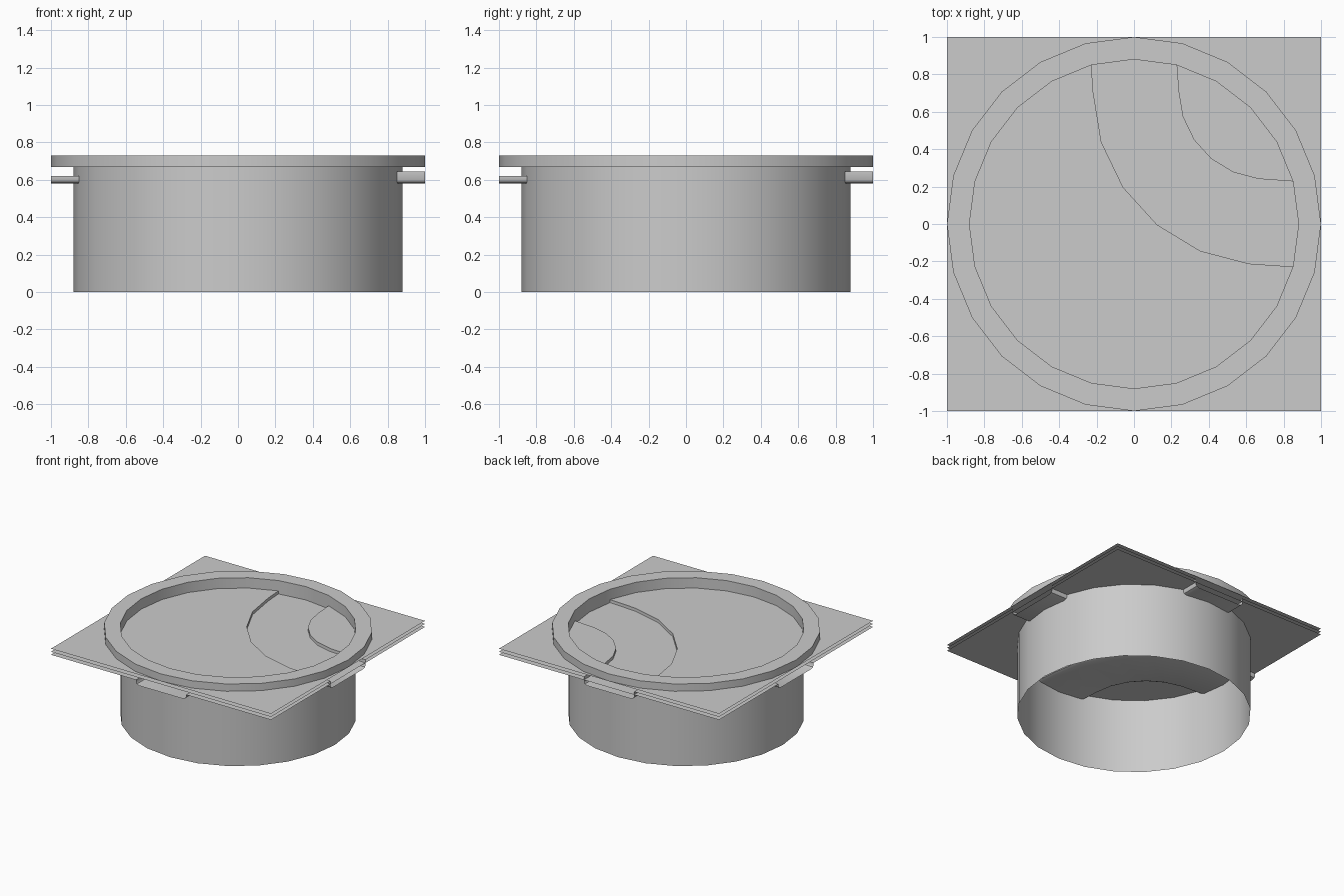
import bpy, bmesh
from math import sin, cos, radians, pi

if "Cube" in bpy.data.objects:
    bpy.data.objects.remove(bpy.data.objects["Cube"])

R_IN, R_OUT, SIDES, HALF = 0.88, 1.0, 24, 0.228
Z_TOP, Z_MID, Z_LOW, Z_BED = 0.67, 0.645, 0.62, 0.58


def make(name, verts, faces, smooth=False, turn=0.0):
    me = bpy.data.meshes.new(name)
    me.from_pydata(verts, [], faces)
    bm = bmesh.new()
    bm.from_mesh(me)
    bmesh.ops.remove_doubles(bm, verts=bm.verts, dist=0.0001)
    bmesh.ops.recalc_face_normals(bm, faces=bm.faces)
    bm.to_mesh(me)
    bm.free()
    ob = bpy.data.objects.new(name, me)
    bpy.context.collection.objects.link(ob)
    ob.rotation_euler.z = turn
    if smooth:
        bpy.context.view_layer.objects.active = ob
        ob.select_set(True)
        bpy.ops.object.shade_smooth_by_angle(angle=radians(30))
        ob.select_set(False)
    return ob


def circle(r, z):
    return [(r * cos(2 * pi * i / SIDES), r * sin(2 * pi * i / SIDES), z)
            for i in range(SIDES)]


def revolve(name, profile, closed):
    verts = [v for r, z in profile for v in circle(r, z)]
    n = len(profile)
    faces = []
    for k in range(n if closed else n - 1):
        a, b = k * SIDES, (k + 1) % n * SIDES
        for i in range(SIDES):
            j = (i + 1) % SIDES
            faces.append((a + i, a + j, b + j, b + i))
    return make(name, verts, faces, True)


def rail(off):
    """Quarter-turn path from the +y edge to the +x edge, offset sideways."""
    c, r = 0.72, 0.71 + off
    pts = [(-off, 1), (-off, 0.85)]
    pts += [(c + r * cos(radians(a)), c + r * sin(radians(a)))
            for a in [181 + 16.5 * k for k in range(6)]]
    return pts + [(0.85, -off), (1, -off)]


def channel(name, z, turn):
    # trough with rounded lower corners
    section = [(HALF, z), (HALF, 0.602), (HALF - 0.008, 0.588), (HALF - 0.03, Z_BED)]
    section += [(-o, h) for o, h in reversed(section)]
    rails = [[(x, y, h) for x, y in rail(o)] for o, h in section]
    n = len(rails[0])
    faces = [(a * n + i, a * n + i + 1, (a + 1) * n + i + 1, (a + 1) * n + i)
             for a in range(len(rails) - 1) for i in range(n - 1)]
    make(name + "_trough", [v for r in rails for v in r], faces, True, turn)
    # square sheet split by the trough opening
    big = [(x, y, z) for x, y in rail(HALF)] + [(1, -1, z), (-1, -1, z), (-1, 1, z)]
    small = [(x, y, z) for x, y in rail(-HALF)] + [(1, 1, z)]
    nb = len(big)
    make(name + "_sheet", big + small,
         [tuple(range(nb)), tuple(range(nb, nb + len(small)))], False, turn)


# cylinder wall and raised rim
revolve("base_wall", [(R_IN, 0), (R_IN, Z_TOP)], False)
revolve("top_rim", [(R_IN, Z_TOP), (R_OUT, Z_TOP), (R_OUT, 0.73), (R_IN, 0.73)], True)

# top sheet with round opening, one face per quarter
ring = circle(R_IN, Z_TOP)
verts, faces = [], []
for q in range(4):
    a = q * pi / 2
    c, s = cos(a), sin(a)
    face = [ring[(q * 6 + i) % SIDES] for i in range(7)]
    face += [(x * c - y * s, x * s + y * c, Z_TOP) for x, y in ((0, 1), (1, 1), (1, 0))]
    faces.append(tuple(range(len(verts), len(verts) + len(face))))
    verts += face
make("top_sheet", verts, faces)

# two curved channels on opposite corners
channel("upper_channel", Z_MID, 0)
channel("lower_channel", Z_LOW, pi)
